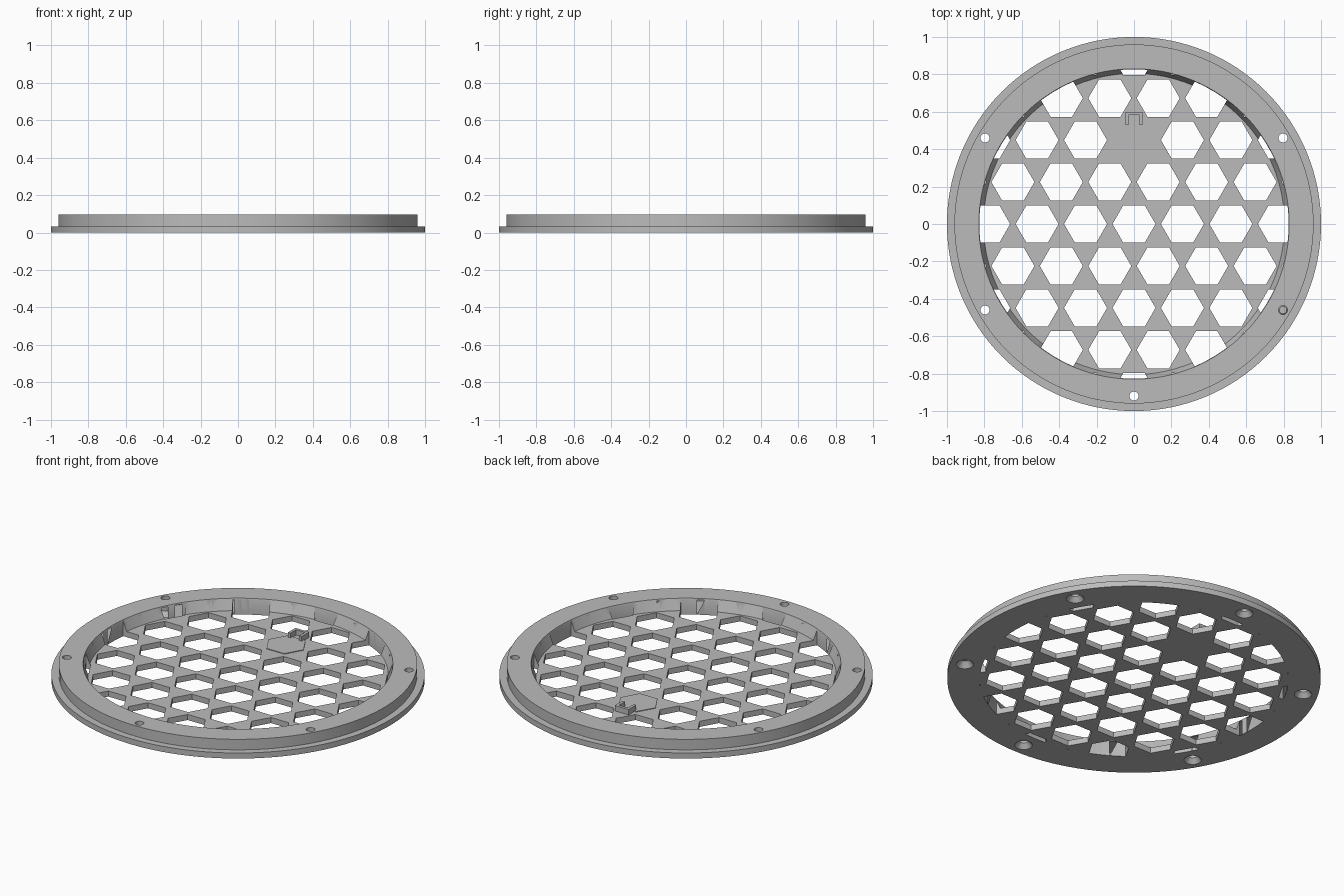
import bpy, bmesh, math
from mathutils import Matrix, Vector

cube = bpy.data.objects.get("Cube")
if cube:
    bpy.data.objects.remove(cube, do_unlink=True)

grey = bpy.data.materials.new("light_grey")
grey.use_nodes = True
COLOUR = (0.5, 0.5, 0.5, 1)
grey.diffuse_color = COLOUR
grey.node_tree.nodes["Principled BSDF"].inputs["Base Color"].default_value = COLOUR

SEGMENTS = 128
PITCH = 0.259          # spacing between hexagon centres
HEX_RADIUS = 0.115
PLATE = 0.033          # thickness of flange and grille
TOP = 0.095


def finish(name, bm):
    bmesh.ops.recalc_face_normals(bm, faces=bm.faces)
    mesh = bpy.data.meshes.new(name)
    bm.to_mesh(mesh)
    bm.free()
    mesh.materials.append(grey)
    obj = bpy.data.objects.new(name, mesh)
    bpy.context.collection.objects.link(obj)
    return obj


def add_prism(bm, x, y, z0, z1, r0, r1, sides, turn=0.0):
    bmesh.ops.create_cone(
        bm, cap_ends=True, segments=sides, radius1=r0, radius2=r1, depth=z1 - z0,
        matrix=Matrix.Translation((x, y, (z0 + z1) / 2)) @ Matrix.Rotation(turn, 4, "Z"))


def add_box(bm, centre, size):
    bmesh.ops.create_cube(
        bm, size=1, matrix=Matrix.Translation(centre) @ Matrix.Diagonal((*size, 1)))


def boolean(obj, cutter, operation):
    mod = obj.modifiers.new("cut", "BOOLEAN")
    mod.operation = operation
    mod.solver = "EXACT"
    mod.object = cutter
    bpy.context.view_layer.objects.active = obj
    bpy.ops.object.modifier_apply(modifier=mod.name)
    bpy.data.objects.remove(cutter, do_unlink=True)


# Flanged disc with a raised ring and tapered inner wall
profile = [(0, 0), (1, 0), (1, PLATE), (0.96, PLATE), (0.96, TOP),
           (0.83, TOP), (0.805, PLATE), (0, PLATE)]
bm = bmesh.new()
verts = [bm.verts.new((r, 0, z)) for r, z in profile]
edges = [bm.edges.new(pair) for pair in zip(verts, verts[1:])]
bmesh.ops.spin(bm, geom=verts + edges, cent=(0, 0, 0), axis=(0, 0, 1),
               angle=math.tau, steps=SEGMENTS, use_merge=True)
bmesh.ops.remove_doubles(bm, verts=bm.verts, dist=0.0001)
grille = finish("grille_disc", bm)

# Honeycomb openings, clipped to the inside of the ring
bm = bmesh.new()
for row in range(-4, 5):
    for col in range(-4, 5):
        x = (col + 0.5 * (row % 2)) * PITCH
        y = row * PITCH * math.sqrt(3) / 2
        is_badge = row == 2 and col == 0
        if math.hypot(x, y) < 0.94 and not is_badge:
            add_prism(bm, x, y, -0.1, 0.2, HEX_RADIUS, HEX_RADIUS, 6, math.pi / 6)
holes = finish("hex_cutter", bm)
bm = bmesh.new()
add_prism(bm, 0, 0, -0.2, 0.3, 0.827, 0.827, SEGMENTS)
boolean(holes, finish("hole_limit", bm), "INTERSECT")
boolean(grille, holes, "DIFFERENCE")

# Six screw holes, countersunk from below
for radius0, radius1, z0, z1 in ((0.024, 0.024, -0.1, 0.2), (0.055, 0.02, -0.01, 0.032)):
    bm = bmesh.new()
    for i in range(6):
        a = math.radians(30 + 60 * i)
        add_prism(bm, 0.92 * math.cos(a), 0.92 * math.sin(a), z0, z1, radius0, radius1, 32)
    boolean(grille, finish("screw_cutter", bm), "DIFFERENCE")

# Closed hexagon pad
pad_y = PITCH * math.sqrt(3)
bm = bmesh.new()
add_prism(bm, 0, pad_y, 0.01, PLATE + 0.004, HEX_RADIUS, HEX_RADIUS, 6, math.pi / 6)
pad = finish("hex_pad", bm)

# Small upright clip behind the pad
bm = bmesh.new()
for side in (-1, 1):
    add_box(bm, Vector((side * 0.037, 0.565, 0.045)), (0.016, 0.07, 0.04))
add_box(bm, Vector((0, 0.592, 0.045)), (0.09, 0.016, 0.04))
clip = finish("wire_clip", bm)

# Smooth round walls, crisp edges
bpy.ops.object.select_all(action="DESELECT")
grille.select_set(True)
bpy.context.view_layer.objects.active = grille
bpy.ops.object.shade_smooth_by_angle(angle=math.radians(25))
